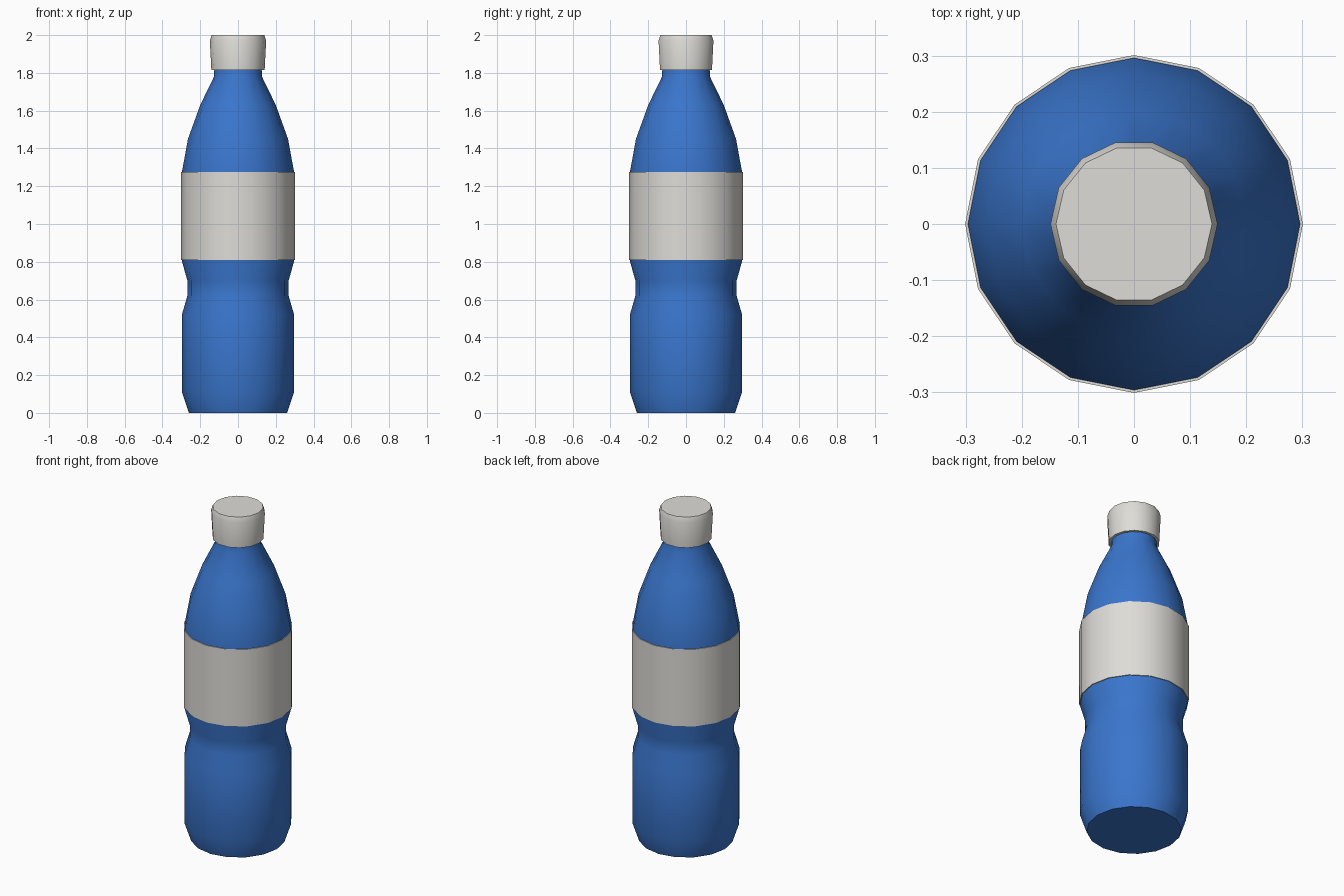
import bpy
import math
from mathutils import Vector

cube = bpy.data.objects.get("Cube")
if cube:
    bpy.data.objects.remove(cube, do_unlink=True)


def make_material(name, rgb):
    mat = bpy.data.materials.new(name)
    mat.use_nodes = True
    mat.diffuse_color = (*rgb, 1)
    mat.node_tree.nodes["Principled BSDF"].inputs["Base Color"].default_value = (*rgb, 1)
    return mat


def lathe(name, profile, sides, mat, closed=False):
    """Spin (radius, height) points round z; cap the ends or close the loop."""
    verts, faces = [], []
    for r, z in profile:
        for i in range(sides):
            a = math.tau * i / sides
            verts.append(Vector((r * math.cos(a), r * math.sin(a), z)))
    rows = len(profile)
    for j in range(rows if closed else rows - 1):
        low, high = j * sides, (j + 1) % rows * sides
        for i in range(sides):
            k = (i + 1) % sides
            faces.append((low + i, low + k, high + k, high + i))
    if not closed:
        faces.append(tuple(reversed(range(sides))))
        faces.append(tuple(range((rows - 1) * sides, rows * sides)))
    mesh = bpy.data.meshes.new(name)
    mesh.from_pydata(verts, [], faces)
    mesh.materials.append(mat)
    obj = bpy.data.objects.new(name, mesh)
    bpy.context.collection.objects.link(obj)
    bpy.ops.object.select_all(action="DESELECT")
    obj.select_set(True)
    bpy.context.view_layer.objects.active = obj
    bpy.ops.object.shade_smooth_by_angle(angle=math.radians(35))
    return obj


blue = make_material("bottle blue", (0.042, 0.18, 0.61))
off_white = make_material("off white", (0.73, 0.72, 0.68))

# Bottle with a pinched waist and tapering shoulder
lathe("bottle_body", [
    (0.26, 0), (0.297, 0.11), (0.297, 0.52), (0.268, 0.62), (0.268, 0.70),
    (0.296, 0.80), (0.296, 1.28), (0.265, 1.45), (0.2, 1.63),
    (0.127, 1.78), (0.125, 1.83)], 16, blue)

# Thin wrapped label
lathe("label", [(0.29, 0.81), (0.301, 0.81), (0.301, 1.275), (0.29, 1.275)],
      16, off_white, closed=True)

# Screw cap with a bevelled top rim
lathe("cap", [(0.141, 1.815), (0.149, 1.97), (0.139, 2.0)], 14, off_white)
